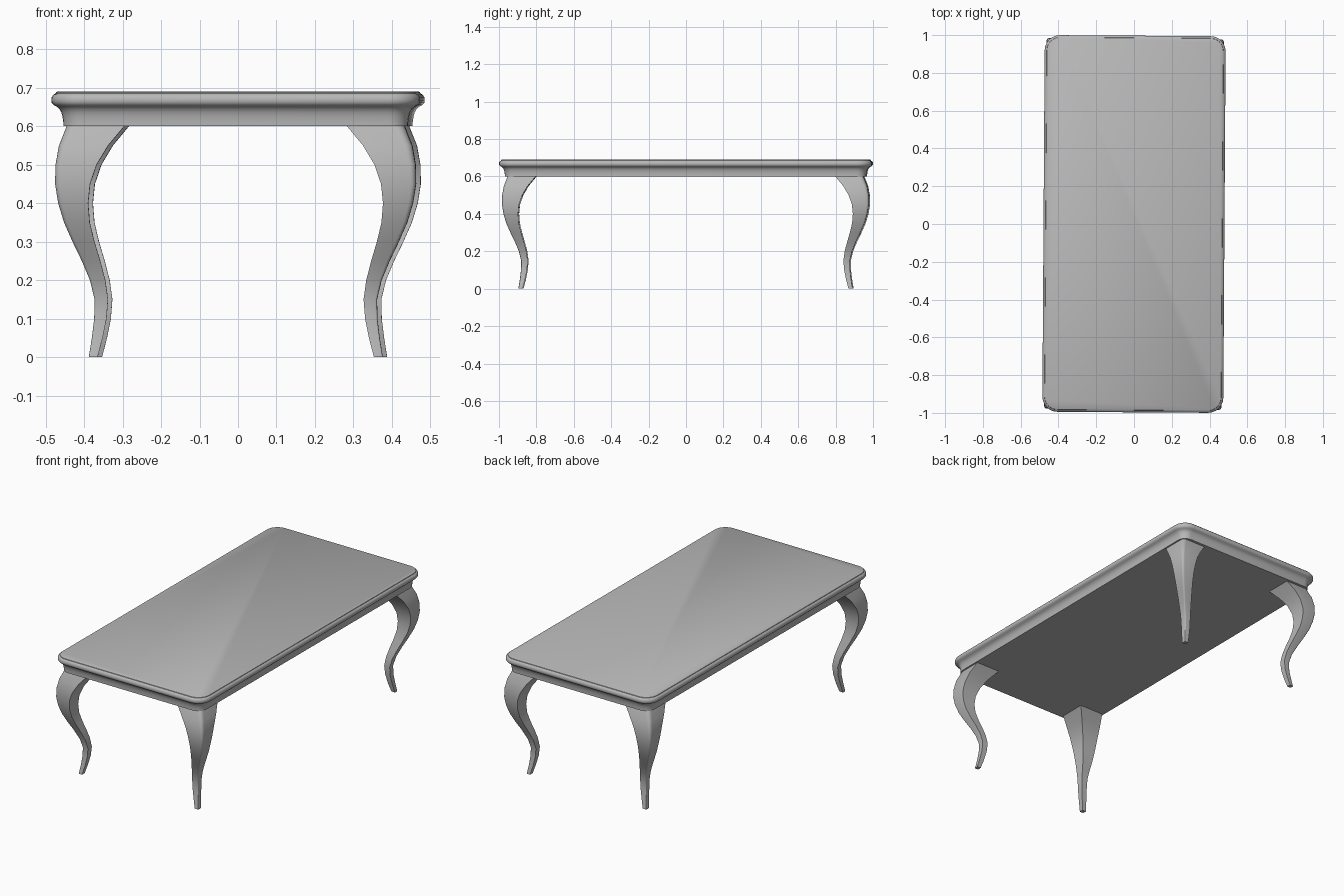
import bpy
import bmesh
from math import cos, sin, pi
from mathutils import Matrix

if "Cube" in bpy.data.objects:
    bpy.data.objects.remove(bpy.data.objects["Cube"], do_unlink=True)

HALF_X, HALF_Y = 0.479, 0.997   # table top half sizes
LEG_SHIFT = 0.512               # how much farther out legs sit along y than x
TURN = -0.0065                  # slight turn of the whole table

grey = bpy.data.materials.new("plain_grey")
grey.use_nodes = True
colour = (0.48, 0.48, 0.48, 1)
grey.diffuse_color = colour
grey.node_tree.nodes["Principled BSDF"].inputs["Base Color"].default_value = colour


def rounded_rect(x0, x1, y0, y1, radii, segments):
    """Outline points; radii run from the (x1, y1) corner counter-clockwise."""
    points = []
    corners = [(x1, y1, -1, -1), (x0, y1, 1, -1), (x0, y0, 1, 1), (x1, y0, -1, 1)]
    for i, (cx, cy, dx, dy) in enumerate(corners):
        r = radii[i]
        if r == 0:
            points.append((cx, cy))
            continue
        for s in range(segments + 1):
            a = (i + s / segments) * pi / 2
            points.append((cx + dx * r + r * cos(a), cy + dy * r + r * sin(a)))
    return points


def loft(name, sections, sx=1, sy=1):
    """Skin a stack of (z, outline) sections and cap both ends."""
    bm = bmesh.new()
    rings = [[bm.verts.new((x * sx, y * sy, z)) for x, y in outline]
             for z, outline in sections]
    for low, high in zip(rings, rings[1:]):
        for i in range(len(low)):
            j = (i + 1) % len(low)
            bm.faces.new((low[i], low[j], high[j], high[i]))
    bm.faces.new(rings[0])
    bm.faces.new(rings[-1])
    bmesh.ops.rotate(bm, verts=bm.verts, matrix=Matrix.Rotation(TURN, 3, "Z"))
    bmesh.ops.recalc_face_normals(bm, faces=bm.faces)
    mesh = bpy.data.meshes.new(name)
    bm.to_mesh(mesh)
    bm.free()
    mesh.materials.append(grey)
    obj = bpy.data.objects.new(name, mesh)
    bpy.context.collection.objects.link(obj)
    bpy.ops.object.select_all(action="DESELECT")
    obj.select_set(True)
    bpy.context.view_layer.objects.active = obj
    bpy.ops.object.shade_smooth_by_angle(angle=0.6)
    return obj


# Table top: moulded edge as (inset, height), cove below and round rim above
edge = [(0.031, 0.6), (0.031, 0.61), (0.029, 0.625), (0.026, 0.636),
        (0.021, 0.645), (0.014, 0.651), (0.006, 0.655), (0.001, 0.661),
        (0, 0.668), (0.001, 0.676), (0.005, 0.682), (0.011, 0.685),
        (0.012, 0.688), (0.015, 0.69)]
top_sections = []
for inset, z in edge:
    x, y, r = HALF_X - inset, HALF_Y - inset, 0.08 - inset
    top_sections.append((z, rounded_rect(-x, x, -y, y, [r] * 4, 6)))
loft("table_top", top_sections)

# Curved legs: (height, inner edge, outer edge), square in section
leg_curve = [(0, 0.359, 0.382), (0.05, 0.346, 0.374), (0.1, 0.336, 0.368),
             (0.15, 0.332, 0.367), (0.2, 0.339, 0.379), (0.25, 0.352, 0.4),
             (0.3, 0.367, 0.424), (0.35, 0.379, 0.446), (0.4, 0.383, 0.461),
             (0.45, 0.378, 0.469), (0.5, 0.361, 0.468), (0.55, 0.331, 0.459),
             (0.603, 0.287, 0.438)]
leg_sections = []
for z, a, b in leg_curve:
    radii = [(b - a) * 0.15, 0, 0, 0]    # only the outer corner is rounded
    leg_sections.append(
        (z, rounded_rect(a, b, a + LEG_SHIFT, b + LEG_SHIFT, radii, 4)))
for side, sx in (("left", 1), ("right", -1)):
    for end, sy in (("front", -1), ("back", 1)):
        loft(f"{end}_{side}_leg", leg_sections, sx, sy)
